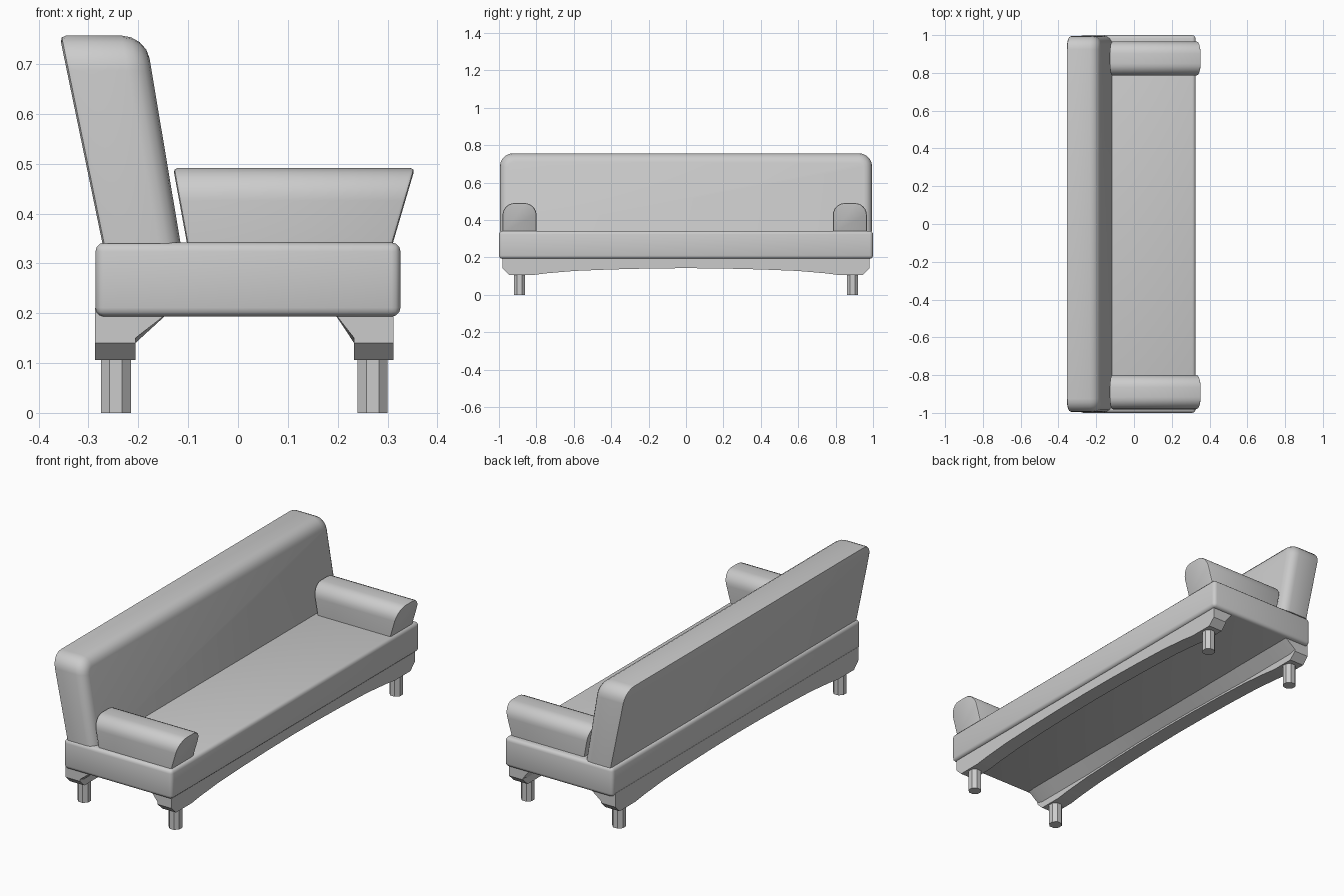
import bpy, bmesh, math

if "Cube" in bpy.data.objects:
    bpy.data.objects.remove(bpy.data.objects["Cube"])

fabric = bpy.data.materials.new("light grey")
fabric.use_nodes = True
GREY = (0.6, 0.6, 0.6, 1)
fabric.diffuse_color = GREY
fabric.node_tree.nodes["Principled BSDF"].inputs["Base Color"].default_value = GREY


def finish(name, bm, angle=35):
    bmesh.ops.recalc_face_normals(bm, faces=bm.faces)
    mesh = bpy.data.meshes.new(name)
    bm.to_mesh(mesh)
    bm.free()
    mesh.materials.append(fabric)
    obj = bpy.data.objects.new(name, mesh)
    bpy.context.collection.objects.link(obj)
    bpy.ops.object.select_all(action='DESELECT')
    obj.select_set(True)
    bpy.context.view_layer.objects.active = obj
    bpy.ops.object.shade_smooth_by_angle(angle=math.radians(angle))
    return obj


def box(x0, x1, y0, y1, z0, z1):
    bm = bmesh.new()
    bmesh.ops.create_cube(bm, size=1)
    for v in bm.verts:
        v.co = (x0 + (v.co.x + .5) * (x1 - x0),
                y0 + (v.co.y + .5) * (y1 - y0),
                z0 + (v.co.z + .5) * (z1 - z0))
    return bm


def bevel(bm, rule, width, segments):
    edges = [e for e in bm.edges if rule(*(v.co for v in e.verts))]
    bmesh.ops.bevel(bm, geom=edges, offset=width, offset_type='OFFSET',
                    segments=segments, profile=0.5, affect='EDGES', clamp_overlap=True)


def loft(name, sections, angle=35):
    bm = bmesh.new()
    rings = [[bm.verts.new(p) for p in s] for s in sections]
    n = len(rings[0])
    for a, b in zip(rings, rings[1:]):
        for i in range(n):
            j = (i + 1) % n
            bm.faces.new((a[i], a[j], b[j], b[i]))
    bm.faces.new(rings[0])
    bm.faces.new(rings[-1])
    return finish(name, bm, angle)


# Seat: softly bevelled slab
bm = box(-0.286, 0.326, -1, 1, 0.193, 0.342)
bevel(bm, lambda a, b: True, 0.018, 3)
finish("seat", bm)

# Backrest: rounded slab leaned backwards, bottom edge kept sharp
Z0, Z1 = 0.34, 0.757
bm = box(0, 1, -0.995, 0.995, Z0, Z1)
for v in bm.verts:
    v.co.x *= 0.16
bevel(bm, lambda a, b: abs(a.x - b.x) > 0.1 and a.z > Z1 - 0.01, 0.07, 5)


def rim(x):
    return lambda a, b: (abs(a.x - x) < 1e-4 and abs(b.x - x) < 1e-4
                         and max(a.z, b.z) > Z0 + 1e-4)


bevel(bm, rim(0.16), 0.045, 4)
bevel(bm, rim(0), 0.012, 2)
for v in bm.verts:
    t = (v.co.z - Z0) / (Z1 - Z0)
    v.co.x = -0.272 - 0.086 * t + v.co.x * (0.98 + 0.1 * t)
finish("backrest", bm)

# Armrests: round-topped bolsters with ends that flare outwards
for side, yc in (("left_armrest", 0.876), ("right_armrest", -0.89)):
    bm = box(-0.13, 0.355, yc - 0.091, yc + 0.091, 0.338, 0.491)
    bevel(bm, lambda a, b: abs(a.x - b.x) > 0.1 and a.z > 0.48, 0.065, 6)
    bevel(bm, lambda a, b: abs(a.x - b.x) < 1e-4 and max(a.z, b.z) > 0.34, 0.008, 2)
    for v in bm.verts:
        t = (0.491 - v.co.z) / 0.153
        v.co.x += -0.045 * t if v.co.x > 0 else 0.028 * t
    finish(side, bm)

# Rails: arched undersides that swell into blocks above the legs
half = [(0.98, 0.14), (0.945, 0.106), (0.82, 0.106), (0.75, 0.115),
        (0.6, 0.128), (0.4, 0.136), (0.2, 0.141)]
stations = [(-y, z) for y, z in half] + [(0, 0.143)] + half[::-1]
for name, outer, inner, top in (("front_rail", 0.312, 0.233, 0.19),
                                ("back_rail", -0.287, -0.206, -0.135)):
    loft(name, [[(outer, y, 0.21), (outer, y, z), (inner, y, z),
                 (inner, y, max(z + 0.01, 0.14)), (top, y, 0.205), (top, y, 0.21)]
                for y, z in stations], 25)

# Legs: short octagonal posts
for xname, x in (("front", 0.27), ("back", -0.245)):
    for yname, y in (("left", 0.89), ("right", -0.89)):
        ring = [(x + 0.0325 * math.cos(math.pi * (k + .5) / 4),
                 y + 0.0325 * math.sin(math.pi * (k + .5) / 4)) for k in range(8)]
        loft(f"{xname}_{yname}_leg", [[(a, b, z) for a, b in ring] for z in (0, 0.12)])
